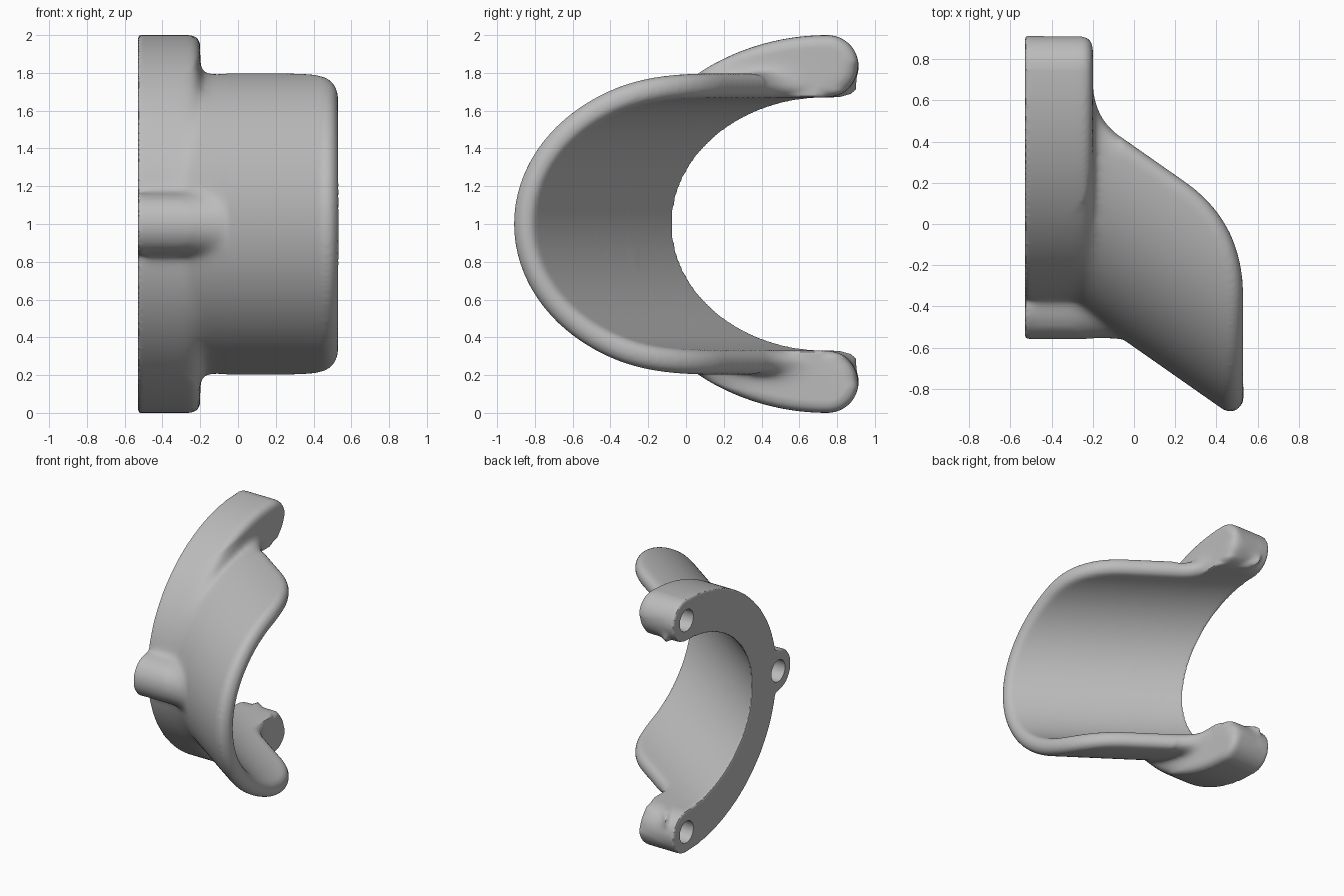
import bpy, bmesh, math
from math import sin, cos, pi
from mathutils import Vector

if "Cube" in bpy.data.objects:
    bpy.data.objects.remove(bpy.data.objects["Cube"])

# Main dimensions
TILT = math.radians(35)                        # slant of the scoop axis
AXIS = Vector((cos(TILT), -sin(TILT), 0))
FRONT = Vector((-sin(TILT), -cos(TILT), 0))
ORIGIN = Vector((-0.53, 0.75, 1))              # axis start, on the mounting face
R_IN, R_MID, R_OUT = 0.67, 0.735, 0.8
QUARTER = R_MID * pi / 2
BACK_X, FACE_X = -0.53, -0.2
LUG_R = 0.164
HOLES = [(0.75, 2 - LUG_R), (0.75, LUG_R), (-0.395, 1)]

grey = bpy.data.materials.new("matte grey")
grey.use_nodes = True
grey.diffuse_color = (0.5, 0.5, 0.5, 1)
grey.node_tree.nodes["Principled BSDF"].inputs["Base Color"].default_value = (0.5, 0.5, 0.5, 1)


def make_object(name, bm):
    bmesh.ops.recalc_face_normals(bm, faces=bm.faces)
    mesh = bpy.data.meshes.new(name)
    bm.to_mesh(mesh)
    bm.free()
    obj = bpy.data.objects.new(name, mesh)
    bpy.context.collection.objects.link(obj)
    return obj


def bake(obj):
    """Replace the mesh by its modified version."""
    deps = bpy.context.evaluated_depsgraph_get()
    mesh = bpy.data.meshes.new_from_object(obj.evaluated_get(deps))
    obj.modifiers.clear()
    obj.data = mesh


def subtract(obj, cutter):
    mod = obj.modifiers.new("cut", "BOOLEAN")
    mod.operation, mod.solver, mod.object = "DIFFERENCE", "EXACT", cutter
    bake(obj)


def prism(name, points, sweep, round_front=0):
    """Extrude a closed outline, optionally rounding its far edge."""
    bm = bmesh.new()
    face = bm.faces.new([bm.verts.new(p) for p in points])
    out = bmesh.ops.extrude_face_region(bm, geom=[face], use_keep_orig=True)
    moved = [g for g in out["geom"] if isinstance(g, bmesh.types.BMVert)]
    bmesh.ops.translate(bm, verts=moved, vec=sweep)
    if round_front:
        bmesh.ops.recalc_face_normals(bm, faces=bm.faces)
        ends = set(moved)
        edges = [e for e in bm.edges if e.verts[0] in ends and e.verts[1] in ends]
        bmesh.ops.bevel(bm, geom=edges, offset=round_front, segments=5,
                        profile=0.5, affect="EDGES")
    return make_object(name, bm)


def arc(y, z, ry, rz, start, end, n):
    return [(y + ry * cos(a), z + rz * sin(a))
            for a in (start + (end - start) * i / n for i in range(n + 1))]


def rod(name, y, z, radius, x0, x1):
    ring = arc(y, z, radius, radius, 0, 2 * pi, 48)[:-1]
    return prism(name, [(x0, *p) for p in ring], (x1 - x0, 0, 0))


# Slanted bore cutter: half circle with straight sides running out of the back
bore = [ORIGIN - AXIS + FRONT * R_IN * cos(a) + Vector((0, 0, R_IN * sin(a)))
        for a in (-pi / 2 + pi * i / 80 for i in range(81))]
bore += [ORIGIN - AXIS - FRONT * 1.5 + Vector((0, 0, s * R_IN)) for s in (1, -1)]
bore_cutter = prism("bore_cutter", bore, AXIS * 4)

# Mounting flange: half ellipse whose ends are round lugs
outline = arc(0.75, 1, 1.135, 1, pi / 2, 3 * pi / 2, 110)
outline += arc(*HOLES[1], LUG_R, LUG_R, -pi / 2, pi / 2, 20)[1:]
outline += arc(*HOLES[0], LUG_R, LUG_R, -pi / 2, pi / 2, 20)[:-1]
flange = prism("flange", [(BACK_X, *p) for p in outline],
               (FACE_X - BACK_X, 0, 0), 0.055)

# Front boss running into the scoop
boss = rod("front_boss", *HOLES[2], LUG_R, BACK_X, 0.05)
for part in (flange, boss):
    subtract(part, bore_cutter)


# Scoop: flat rounded sheet, rolled around the slanted axis
def length_at(x, u):
    """Distance along the axis where the rolled sheet reaches x."""
    d = R_MID * cos(u / R_MID) if u < QUARTER else QUARTER - u
    return (x - BACK_X + sin(TILT) * d) / cos(TILT)


def bend(p0, p1, p2, n=16):
    return [tuple((1 - t) ** 2 * a + 2 * t * (1 - t) * b + t * t * c
                  for a, b, c in zip(p0, p1, p2)) for t in (i / n for i in range(n + 1))]


EDGE = 0.06
side = QUARTER - EDGE
half = [(0.816 * i / 24, length_at(0.47, 0.816 * i / 24)) for i in range(24)]
half += bend((0.816, length_at(0.47, 0.816)), (side, 1.275), (side, 0.95))
half += bend((side, 0.566), (side, 0.372), (1.269, 0.25))
half += [(u, length_at(-0.4, u)) for u in (1.269 * (1 - i / 24) for i in range(25))]
sheet = half + [(-u, v) for u, v in half[-2:0:-1]]

curve = bpy.data.curves.new("scoop_sheet", "CURVE")
curve.dimensions, curve.fill_mode = "2D", "BOTH"
curve.extrude, curve.bevel_depth, curve.bevel_resolution = R_OUT - R_MID - EDGE, EDGE, 4
spline = curve.splines.new("POLY")
spline.points.add(len(sheet) - 1)
for point, (u, v) in zip(spline.points, sheet):
    point.co = (u, v, 0, 1)
spline.use_cyclic_u = True
sheet_obj = bpy.data.objects.new("scoop_sheet", curve)
bpy.context.collection.objects.link(sheet_obj)
bpy.context.view_layer.update()
flat = bpy.data.meshes.new_from_object(
    sheet_obj.evaluated_get(bpy.context.evaluated_depsgraph_get()))
bpy.data.objects.remove(sheet_obj)

bm = bmesh.new()
bm.from_mesh(flat)
bmesh.ops.remove_doubles(bm, verts=bm.verts, dist=0.0005)
for i in range(-44, 45):
    bmesh.ops.bisect_plane(bm, geom=bm.verts[:] + bm.edges[:] + bm.faces[:],
                           plane_co=(i * 0.03, 0, 0), plane_no=(1, 0, 0))
for vert in bm.verts:
    u, v, w = vert.co
    r = R_MID + w
    if abs(u) < QUARTER:
        d, h = r * cos(u / R_MID), r * sin(u / R_MID)
    else:
        d, h = QUARTER - abs(u), math.copysign(r, u)
    vert.co = ORIGIN + AXIS * v + FRONT * d + Vector((0, 0, h))
body = make_object("deflector_body", bm)

# Fuse the parts into one skin
bm = bmesh.new()
for part in (body, flange, boss):
    bm.from_mesh(part.data)
for part in (flange, boss):
    bpy.data.objects.remove(part)
bm.to_mesh(body.data)
bm.free()
fuse = body.modifiers.new("fuse", "REMESH")
fuse.mode, fuse.voxel_size = "VOXEL", 0.0125
bake(body)

# Soften the skin, and blend the seams into fillets
bm = bmesh.new()
bm.from_mesh(body.data)


def near_seam(p):
    r = math.hypot((p - ORIGIN).dot(FRONT), p.z - 1)
    collar = -0.45 < p.x < -0.06 and 0.74 < r < 0.9
    neck = p.y < -0.25 and 0.13 < abs(p.z - 1) < 0.26 and -0.5 < p.x < -0.15
    return collar or neck


seam = [v for v in bm.verts if near_seam(v.co)]
for verts, rounds in ((seam, 40), (bm.verts[:], 3)):
    for _ in range(rounds):
        bmesh.ops.smooth_vert(bm, verts=verts, factor=0.5, use_axis_x=True,
                              use_axis_y=True, use_axis_z=True)
bm.to_mesh(body.data)
bm.free()

# Blind screw holes in the mounting face
for i, (y, z) in enumerate(HOLES):
    cutter = rod(f"hole_cutter_{i}", y, z, 0.085, BACK_X - 0.1, BACK_X + 0.25)
    subtract(body, cutter)
    bpy.data.objects.remove(cutter)
bpy.data.objects.remove(bore_cutter)

body.data.materials.clear()
body.data.materials.append(grey)
bpy.ops.object.select_all(action="DESELECT")
body.select_set(True)
bpy.context.view_layer.objects.active = body
bpy.ops.object.shade_smooth_by_angle(angle=math.radians(40))
